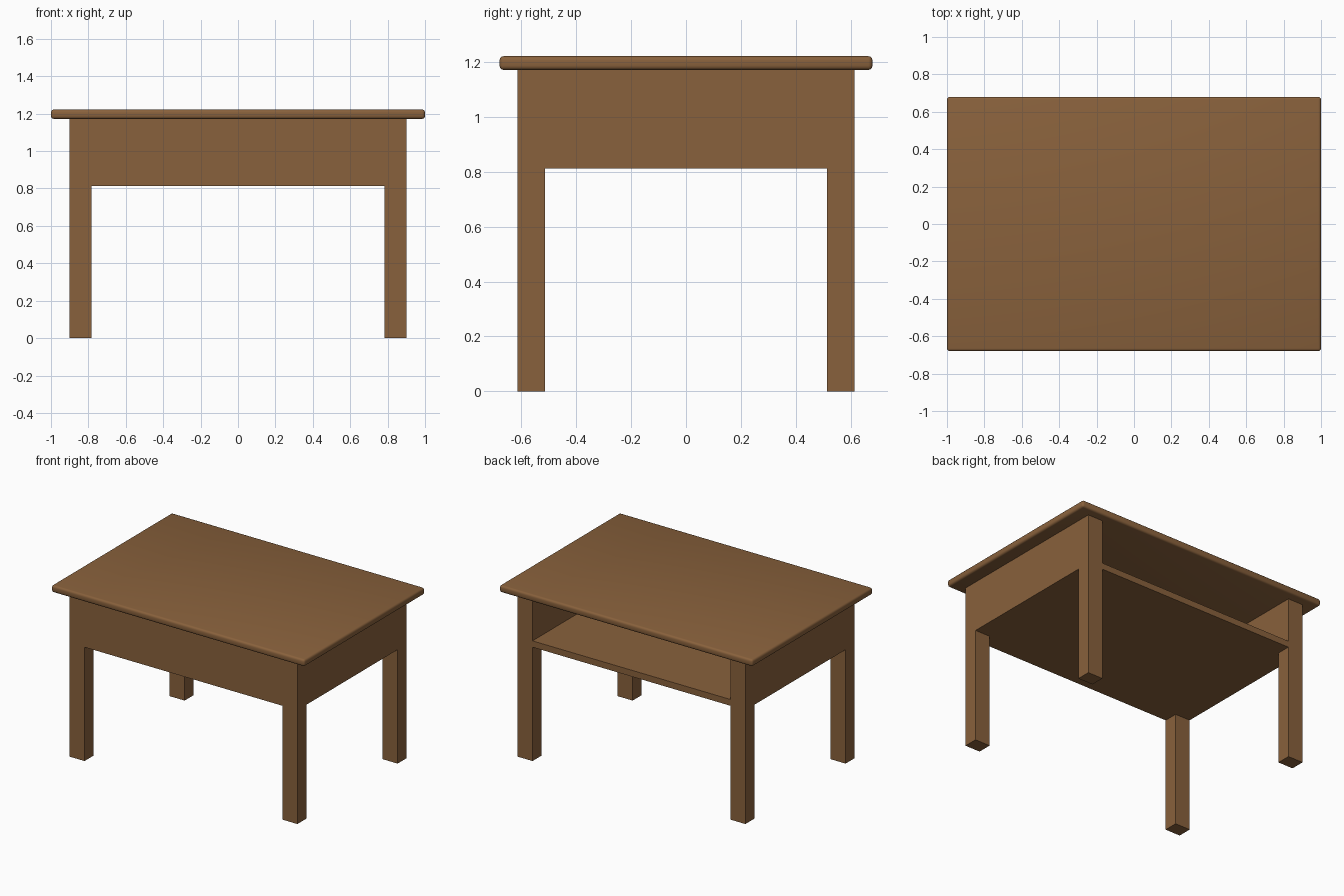
import bpy

if "Cube" in bpy.data.objects:
    bpy.data.objects.remove(bpy.data.objects["Cube"])

wood = bpy.data.materials.new("wood")
wood.diffuse_color = (0.25, 0.12, 0.045, 1)
wood.use_nodes = True
wood.node_tree.nodes["Principled BSDF"].inputs["Base Color"].default_value = wood.diffuse_color


def box(name, lo, hi):
    """Axis-aligned box between two corners."""
    centre = [(a + b) / 2 for a, b in zip(lo, hi)]
    bpy.ops.mesh.primitive_cube_add(size=1, location=centre)
    ob = bpy.context.object
    ob.name = name
    ob.scale = [b - a for a, b in zip(lo, hi)]
    bpy.ops.object.transform_apply(location=False, rotation=False, scale=True)
    ob.data.materials.append(wood)
    return ob


X, Y = 0.9, 0.615            # outer faces of the frame
LX, LY = 0.118, 0.10         # leg section
Z0, Z1 = 0.813, 1.172        # box underside and tabletop underside
TOP = 1.222

# Tabletop with softly rounded edges
top = box("tabletop", (-1, -0.68, Z1), (1, 0.68, TOP))
bevel = top.modifiers.new("rounded_edges", 'BEVEL')
bevel.width = 0.015
bevel.segments = 3
bpy.ops.object.shade_smooth()

# Four legs running up to the tabletop, and side panels between them
for sx, side in ((-1, "left"), (1, "right")):
    xs = sorted((sx * X, sx * (X - LX)))
    for sy, end in ((-1, "front"), (1, "back")):
        ys = sorted((sy * Y, sy * (Y - LY)))
        box(f"{end}_{side}_leg", (xs[0], ys[0], 0), (xs[1], ys[1], Z1))
    box(f"{side}_panel", (xs[0], -Y + LY, Z0), (xs[1], Y - LY, Z1))

# Front panel, and the shelf that is open at the back
box("front_panel", (-X + LX, -Y, Z0), (X - LX, -Y + LY, Z1))
box("shelf", (-X + LX, -Y + LY, Z0), (X - LX, Y, Z0 + 0.045))
